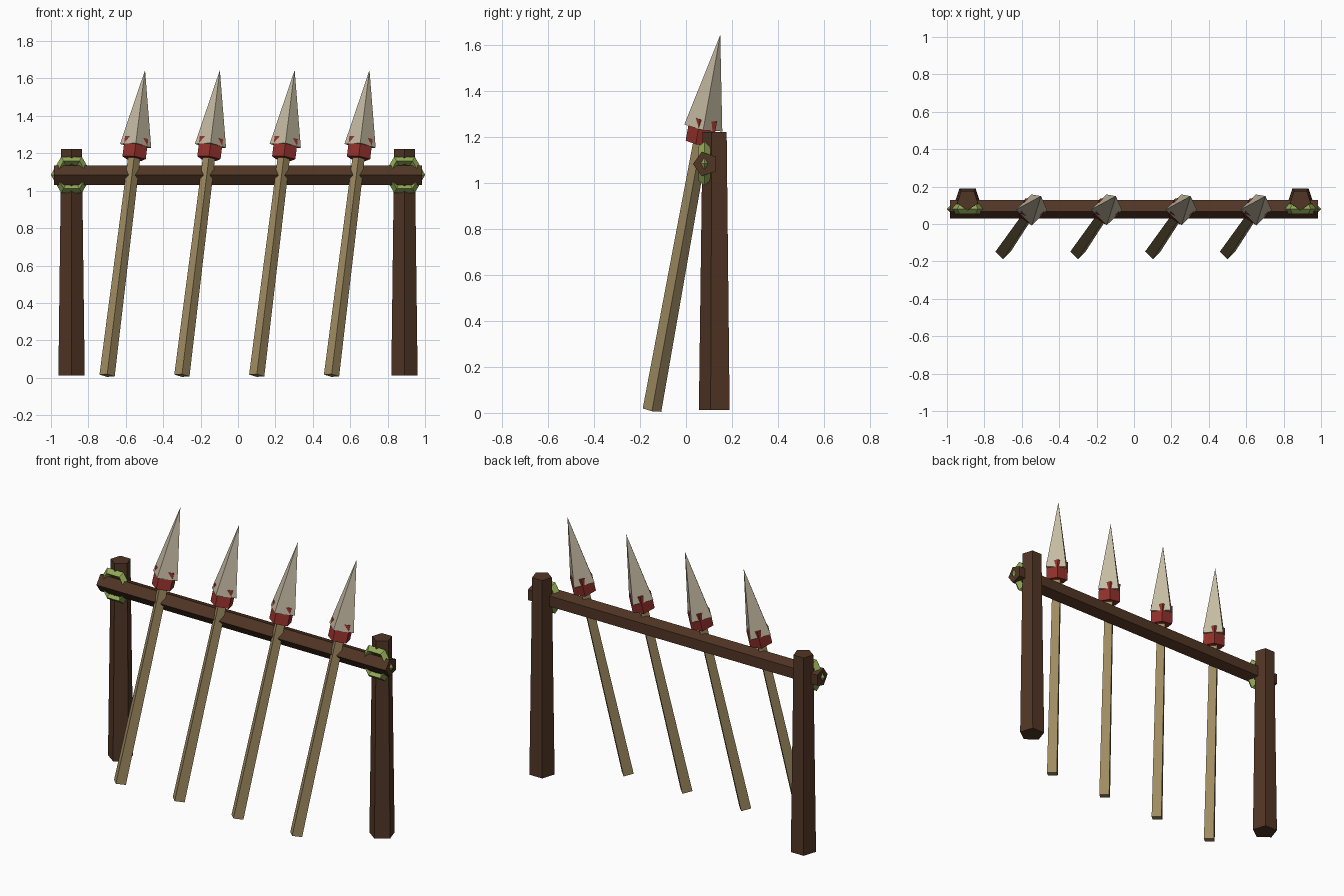
import bpy, bmesh, math
from mathutils import Vector, Matrix

if "Cube" in bpy.data.objects:
    bpy.data.objects.remove(bpy.data.objects["Cube"])


def material(name, hex_colour):
    lin = []
    for i in (0, 2, 4):
        c = int(hex_colour[i:i + 2], 16) / 255
        lin.append(c / 12.92 if c <= 0.04045 else ((c + 0.055) / 1.055) ** 2.4)
    m = bpy.data.materials.new(name)
    m.diffuse_color = (*lin, 1)
    m.use_nodes = True
    m.node_tree.nodes["Principled BSDF"].inputs["Base Color"].default_value = m.diffuse_color
    return m


DARK_WOOD = material("dark wood", "513625")
PALE_WOOD = material("pale wood", "A18D63")
STONE = material("pale stone", "C5BBA3")
RED = material("red binding", "96322C")
GREEN = material("green vine", "90A855")


def finish(name, bm, mat):
    bmesh.ops.recalc_face_normals(bm, faces=bm.faces)
    mesh = bpy.data.meshes.new(name)
    bm.to_mesh(mesh)
    bm.free()
    mesh.materials.append(mat)
    ob = bpy.data.objects.new(name, mesh)
    bpy.context.collection.objects.link(ob)
    return ob


def prism(name, start, end, r1, r2, sides, mat):
    """Tapered prism between two points, one corner facing the front (-y)."""
    start, end = Vector(start), Vector(end)
    axis = end - start
    bm = bmesh.new()
    rings = []
    turn = Vector((0, 0, 1)).rotation_difference(axis).to_matrix()
    for centre, r in ((start, r1), (end, r2)):
        if r == 0:
            rings.append([bm.verts.new(centre)])
            continue
        ring = []
        for i in range(sides):
            a = -math.pi / 2 + math.tau * i / sides
            ring.append(bm.verts.new(centre + turn @ Vector((r * math.cos(a), r * math.sin(a), 0))))
        bm.faces.new(ring)
        rings.append(ring)
    low, high = rings
    for i in range(sides):
        j = (i + 1) % sides
        if len(high) == 1:
            bm.faces.new((low[i], low[j], high[0]))
        else:
            bm.faces.new((low[i], low[j], high[j], high[i]))
    return finish(name, bm, mat)


def ring(name, centre, major, minor, segments, sides, mat):
    """Low-poly ring lying in the xz plane."""
    bm = bmesh.new()
    grid = []
    for i in range(segments):
        a = math.tau * i / segments
        loop = []
        for k in range(sides):
            b = math.tau * k / sides
            r = major + minor * math.cos(b)
            loop.append(bm.verts.new(Vector(centre) + Vector(
                (r * math.cos(a), minor * math.sin(b), r * math.sin(a)))))
        grid.append(loop)
    for i in range(segments):
        n = (i + 1) % segments
        for k in range(sides):
            m = (k + 1) % sides
            bm.faces.new((grid[i][k], grid[n][k], grid[n][m], grid[i][m]))
    return finish(name, bm, mat)


# Posts and vine lashings
for side, label in ((-1, "left"), (1, "right")):
    x = 0.89 * side
    prism(label + "_post", (x, 0.13, 0.013), (x, 0.13, 1.223), 0.074, 0.058, 5, DARK_WOOD)
    ring(label + "_lashing", (x, 0.08, 1.085), 0.085, 0.026, 6, 4, GREEN)

# Crossbar
bar = prism("crossbar", (0, 0, -0.985), (0, 0, 0.985), 0.055, 0.055, 5, DARK_WOOD)
bar.data.transform(Matrix.Translation((0, 0.085, 1.083)) @ Matrix.Rotation(math.pi / 2, 4, 'Y'))

# Leaning spears
for n in range(4):
    foot = Vector((-0.70 + 0.4 * n, -0.148, 0.012))
    tip = Vector((-0.497 + 0.4 * n, 0.149, 1.645))

    def at(z):
        return foot.lerp(tip, (z - foot.z) / (tip.z - foot.z))

    prism(f"spear_shaft_{n + 1}", foot, at(1.26), 0.041, 0.032, 4, PALE_WOOD)
    prism(f"spear_binding_{n + 1}", at(1.173), at(1.28), 0.066, 0.066, 5, RED)
    prism(f"spear_head_{n + 1}", at(1.24), tip, 0.084, 0, 4, STONE)

# Corner of the crossbar faces the front
bar.data.update()
if min(v.co.y for v in bar.data.vertices) > 0.035:
    bar.data.transform(Matrix.Translation((0, 0.17, 0)) @ Matrix.Scale(-1, 4, (0, 1, 0)))
    bar.data.flip_normals()
